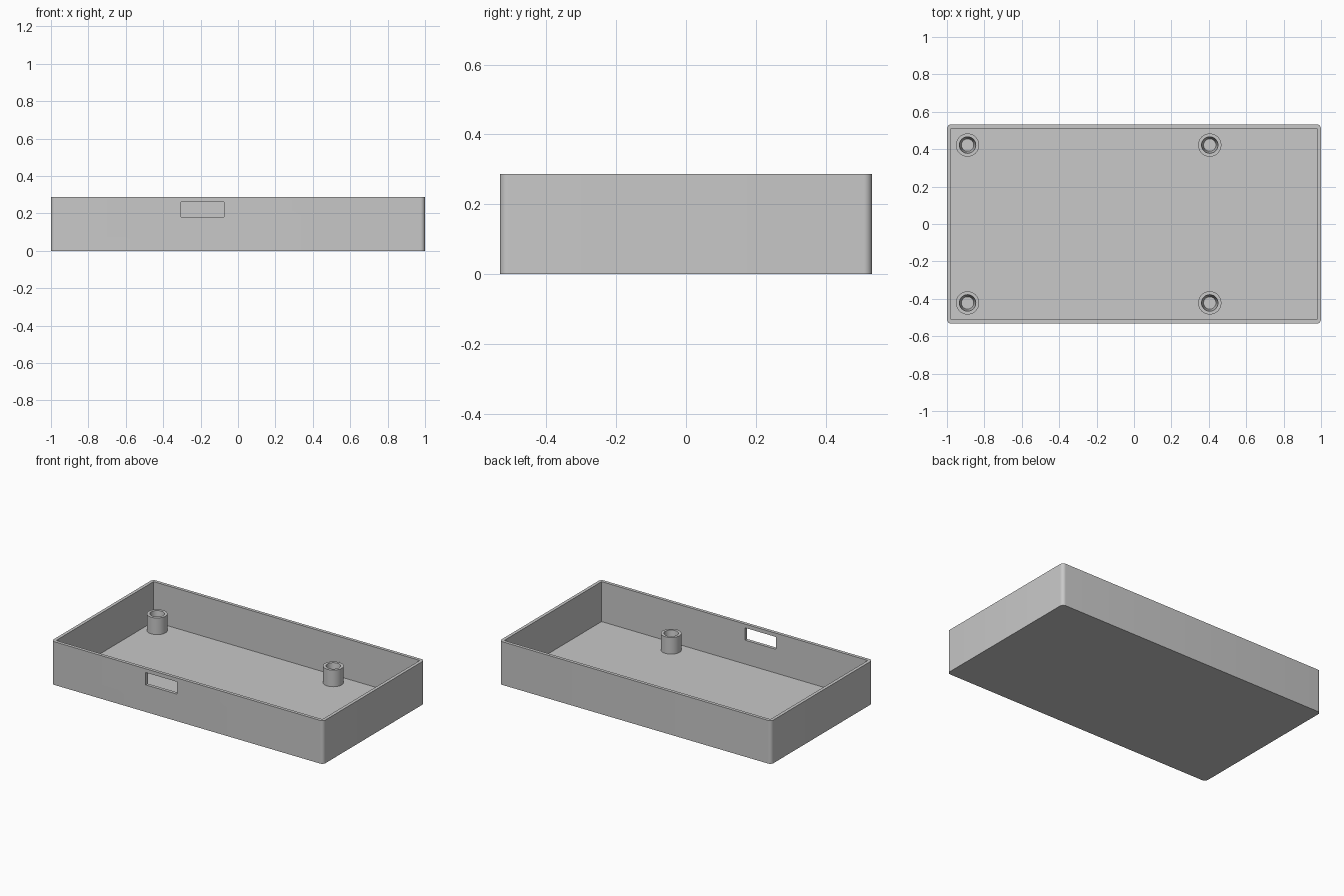
import bpy
import bmesh
import math

if "Cube" in bpy.data.objects:
    bpy.data.objects.remove(bpy.data.objects["Cube"], do_unlink=True)

LENGTH, WIDTH, HEIGHT = 2.0, 1.066, 0.287
WALL, FLOOR, CORNER = 0.0215, 0.0215, 0.024
POST_TOP = 0.132

grey = bpy.data.materials.new("plain_grey")
grey.use_nodes = True
grey.diffuse_color = (0.58, 0.58, 0.58, 1)
grey.node_tree.nodes["Principled BSDF"].inputs["Base Color"].default_value = (0.58, 0.58, 0.58, 1)


def add_object(name, bm):
    bmesh.ops.recalc_face_normals(bm, faces=bm.faces)
    mesh = bpy.data.meshes.new(name)
    bm.to_mesh(mesh)
    bm.free()
    mesh.materials.append(grey)
    obj = bpy.data.objects.new(name, mesh)
    bpy.context.collection.objects.link(obj)
    return obj


def block(name, low, high, radius=0):
    """Box between two corners, optionally with rounded upright edges."""
    bm = bmesh.new()
    bmesh.ops.create_cube(bm, size=1)
    for v in bm.verts:
        v.co = [high[i] if v.co[i] > 0 else low[i] for i in range(3)]
    if radius:
        upright = [e for e in bm.edges if abs(e.verts[0].co.z - e.verts[1].co.z) > 0.01]
        bmesh.ops.bevel(bm, geom=upright, offset=radius, segments=8, profile=0.5, affect='EDGES')
    return add_object(name, bm)


def select_only(obj):
    bpy.ops.object.select_all(action='DESELECT')
    obj.select_set(True)
    bpy.context.view_layer.objects.active = obj


def cut(obj, cutter):
    mod = obj.modifiers.new("cut", 'BOOLEAN')
    mod.operation, mod.solver, mod.object = 'DIFFERENCE', 'EXACT', cutter
    select_only(obj)
    bpy.ops.object.modifier_apply(modifier=mod.name)
    bpy.data.objects.remove(cutter, do_unlink=True)


def smooth(obj):
    select_only(obj)
    bpy.ops.object.shade_smooth_by_angle(angle=math.radians(30))


def lathe(name, profile, x, y, sides=48):
    """Spin a radius/height profile around an upright axis."""
    bm = bmesh.new()
    verts = [bm.verts.new((r, 0, z)) for r, z in profile]
    edges = [bm.edges.new(pair) for pair in zip(verts, verts[1:])]
    bmesh.ops.spin(bm, geom=verts + edges, cent=(0, 0, 0), axis=(0, 0, 1),
                   angle=math.tau, steps=sides, use_duplicate=False)
    bmesh.ops.remove_doubles(bm, verts=bm.verts, dist=0.0001)
    obj = add_object(name, bm)
    obj.location = (x, y, 0)
    smooth(obj)


# Open tray with rounded outer corners and square inner corners
hx, hy = LENGTH / 2, WIDTH / 2
tray = block("tray", (-hx, -hy, 0), (hx, hy, HEIGHT), CORNER)
cut(tray, block("cavity", (WALL - hx, WALL - hy, FLOOR), (hx - WALL, hy - WALL, HEIGHT + 0.1)))

# Port opening through the front wall
cut(tray, block("port", (-0.305, -hy - 0.1, 0.18), (-0.075, -hy + 0.1, 0.262)))
smooth(tray)

# Four hollow mounting posts with tapered holes
post_profile = [(0.062, FLOOR - 0.005), (0.062, POST_TOP), (0.044, POST_TOP),
                (0.033, FLOOR + 0.002), (0, FLOOR + 0.002)]
for side_x, x in (("right", -0.89), ("left", 0.405)):
    for side_y, y in (("front", -0.422), ("back", 0.422)):
        lathe(f"{side_y}_{side_x}_post", post_profile, x, y)
